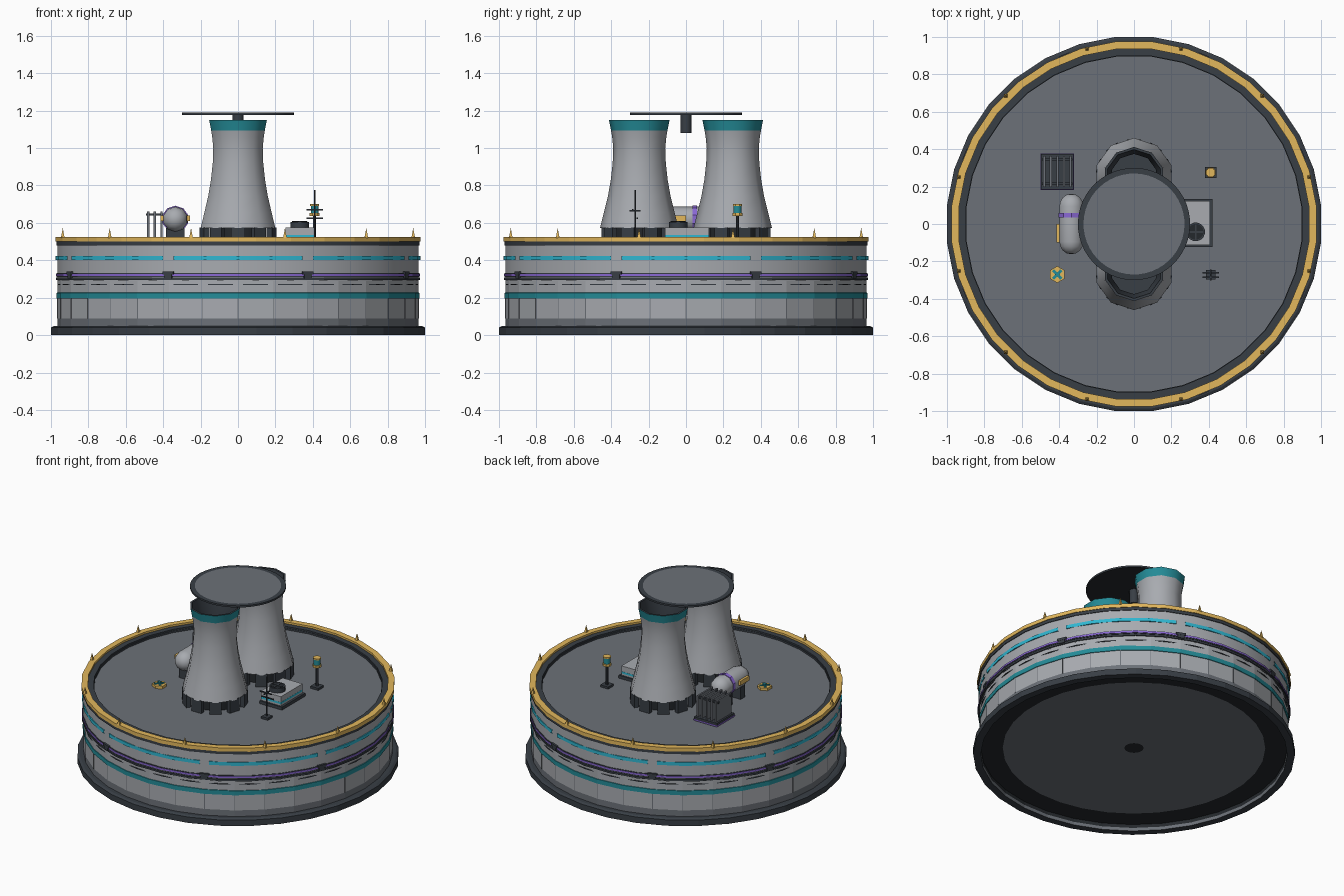
import bpy, bmesh, math
from mathutils import Matrix

cube = bpy.data.objects.get("Cube")
if cube:
    bpy.data.objects.remove(cube, do_unlink=True)


def material(name, hexcode):
    rgb = [int(hexcode[i:i + 2], 16) / 255 for i in (0, 2, 4)]
    col = [c / 12.92 if c < 0.04 else ((c + 0.055) / 1.055) ** 2.4 for c in rgb] + [1]
    m = bpy.data.materials.new(name)
    m.use_nodes = True
    m.diffuse_color = col
    m.node_tree.nodes["Principled BSDF"].inputs["Base Color"].default_value = col
    return m


LIGHT = material("light grey", "a8abb0")
MID = material("deck grey", "6c7178")
DARK = material("dark slate", "383e45")
BLACK = material("near black", "24282c")
GOLD = material("gold", "e2b75c")
TEAL = material("teal", "248c98")
CYAN = material("cyan", "30b6d0")
PURPLE = material("purple", "8a68d4")

SIDES = 32
HALF = math.pi / SIDES
DECK = 0.49


def finish(bm, name, mats, smooth=None):
    bmesh.ops.recalc_face_normals(bm, faces=bm.faces)
    me = bpy.data.meshes.new(name)
    for f in bm.faces:
        f.smooth = smooth is not None
    bm.to_mesh(me)
    bm.free()
    for m in mats:
        me.materials.append(m)
    if smooth is not None:
        me.set_sharp_from_angle(angle=math.radians(smooth))
    ob = bpy.data.objects.new(name, me)
    bpy.context.collection.objects.link(ob)
    return ob


def lathe(name, profile, mats, n=SIDES, start=HALF, sweep=math.tau, loop=False,
          smooth=None, place=Matrix()):
    """Revolve (radius, height) points; mats holds one material, or one per band."""
    bm = bmesh.new()
    full = sweep == math.tau
    steps = n if full else n + 1
    rings = []
    for r, z in profile:
        if r == 0:
            rings.append([bm.verts.new((0, 0, z))] * steps)
        else:
            angles = [start + sweep * i / n for i in range(steps)]
            rings.append([bm.verts.new((r * math.cos(a), r * math.sin(a), z)) for a in angles])
    slots = list(dict.fromkeys(mats))
    for b in range(len(rings) if loop else len(rings) - 1):
        lo, hi = rings[b], rings[(b + 1) % len(rings)]
        for i in range(n):
            j = (i + 1) % steps
            f = bm.faces.new(dict.fromkeys((lo[i], lo[j], hi[j], hi[i])))
            f.material_index = slots.index(mats[min(b, len(mats) - 1)])
    bm.transform(place)
    return finish(bm, name, slots, smooth)


def band(name, r0, r1, z0, z1, mat, **kw):
    return lathe(name, [(r0, z0), (r1, z0), (r1, z1), (r0, z1)], [mat], loop=True, **kw)


def post(name, x, y, z0, z1, r, mat, n=12, top=None):
    top = r if top is None else top
    pts = [(0, z0), (r, z0), (top, z1)] + ([(0, z1)] if top else [])
    return lathe(name, pts, [mat], n=n, start=math.pi / n, smooth=40,
                 place=Matrix.Translation((x, y, 0)))


def box(name, centre, size, mat, turn=0):
    bm = bmesh.new()
    bmesh.ops.create_cube(bm, size=1, matrix=Matrix.Translation(centre)
                          @ Matrix.Rotation(turn, 4, 'Z') @ Matrix.Diagonal((*size, 1)))
    return finish(bm, name, [mat])


def radial_box(name, r, angle, z, size, mat, y=0):
    at = (r * math.cos(angle), y + r * math.sin(angle), z)
    return box(name, at, size, mat, angle)


# Foundation ring with its recessed underside
lathe("foundation", [(0, 0.046), (0.06, 0.046), (0.82, 0.046), (0.957, 0.046), (0.957, 0.022),
                     (0.957, 0), (1.005, 0), (1.005, 0.04), (0.99, 0.048), (0.9, 0.048)],
      [BLACK, MID, BLACK, BLACK, MID, DARK])

# Lower wall with panel seams and a painted band
lathe("lower_wall", [(0.966, 0.045), (0.966, 0.09), (0.966, 0.195), (0.97, 0.196),
                     (0.97, 0.226), (0.966, 0.227), (0.966, 0.295)],
      [MID, LIGHT, TEAL, TEAL, TEAL, LIGHT], start=0)
for k in range(SIDES):
    radial_box("panel_seam", 0.965, 2 * HALF * k, 0.142, (0.005, 0.004, 0.105), MID)
band("dashed_seam", 0.95, 0.968, 0.267, 0.272, DARK)

# Upper wall and trims
lathe("upper_wall", [(0.971, 0.29), (0.971, 0.485)], [LIGHT], smooth=30)
band("lower_belt", 0.96, 0.978, 0.295, 0.307, DARK, smooth=30)
band("belt_backing", 0.96, 0.975, 0.311, 0.333, DARK, smooth=30)
band("purple_belt", 0.96, 0.978, 0.317, 0.328, PURPLE, smooth=30)
band("upper_belt", 0.9, 0.976, 0.48, 0.502, DARK, smooth=30)
for k in range(8):
    a = math.tau * (k + 0.5) / 8
    radial_box("belt_bracket", 0.967, a, 0.331, (0.026, 0.062, 0.016), DARK)
    radial_box("bracket_foot", 0.966, a, 0.313, (0.026, 0.044, 0.022), DARK)
    band("glow_strip", 0.965, 0.975, 0.401, 0.424, CYAN, n=4, start=a + 0.03,
         sweep=math.tau / 8 - 0.06, smooth=30)

# Roof deck, curb and gold rim with spikes
lathe("roof_deck", [(0, DECK), (0.92, DECK)], [MID])
band("roof_curb", 0.903, 0.945, 0.48, 0.512, DARK)
band("gold_rim", 0.94, 0.98, 0.5, 0.525, GOLD)
for k in range(12):
    a = math.tau * (k + 0.5) / 12
    post("rim_spike", 0.97 * math.cos(a), 0.97 * math.sin(a), 0.52, 0.572, 0.014, GOLD, 4, 0)

# Ten-sided cooling towers standing on short legs
outer = [(0, 0.572), (0.21, 0.572), (0.189, 0.655), (0.167, 0.745), (0.152, 0.83),
         (0.142, 0.92), (0.139, 1.0), (0.145, 1.06), (0.151, 1.095), (0.162, 1.15)]
inner = [(0.148, 1.15), (0.125, 1.0), (0.13, 0.85), (0.145, 0.7), (0, 0.7)]
for y in (-0.25, 0.25):
    lathe("cooling_tower", outer + inner, [LIGHT] * 8 + [TEAL] + [DARK] * 5, n=10,
          start=math.pi / 2, smooth=50, place=Matrix.Translation((0, y, 0)))
    post("tower_core", 0, y, DECK, 0.575, 0.15, BLACK, 10)
    for k in range(10):
        radial_box("tower_leg", 0.188, math.pi / 2 + math.tau * k / 10, 0.533,
                   (0.03, 0.075, 0.086), DARK, y=y)

# Landing disc above the towers
lathe("landing_disc", [(0, 1.178), (0.3, 1.178), (0.3, 1.19), (0.27, 1.19), (0, 1.19)],
      [BLACK, DARK, DARK, MID], n=48, smooth=30)
post("disc_hub", 0, 0, 1.08, 1.18, 0.03, DARK)

# Storage tank lying along y
lie = Matrix.Translation((-0.335, 0, 0.62)) @ Matrix.Rotation(-math.pi / 2, 4, 'X')
R = 0.067
caps = [(R * math.cos(t), 0.095 + R * math.sin(t)) for t in (0, 0.4, 0.8, 1.2)] + [(0, 0.161)]
lathe("tank", [(r, -z) for r, z in reversed(caps)] + caps, [LIGHT], n=10, start=math.pi / 2,
      smooth=50, place=lie)
band("tank_stripe", 0.06, 0.072, 0.035, 0.06, PURPLE, n=10, start=math.pi / 2, place=lie)
for y in (-0.07, 0.07):
    box("tank_saddle", (-0.335, y, 0.53), (0.1, 0.05, 0.085), DARK)
for side in (-1, 1):
    box("tank_plate", (-0.335 + side * 0.071, -0.05, 0.625), (0.016, 0.1, 0.03), GOLD)

# Radiator: fins on a trimmed tray
box("radiator_tray", (-0.41, 0.28, 0.503), (0.175, 0.19, 0.026), DARK)
box("radiator_trim", (-0.41, 0.28, 0.497), (0.18, 0.195, 0.008), PURPLE)
for k in range(5):
    box("radiator_fin", (-0.48 + 0.035 * k, 0.28, 0.585), (0.011, 0.165, 0.15), MID)
for y in (0.215, 0.345):
    box("radiator_bar", (-0.41, y, 0.645), (0.165, 0.012, 0.012), DARK)

# Ventilation unit with fan
box("vent_base", (0.335, 0.005, 0.5), (0.172, 0.255, 0.022), DARK)
box("vent_unit", (0.33, 0.005, 0.54), (0.152, 0.235, 0.07), LIGHT)
box("vent_stripe", (0.33, 0.005, 0.53), (0.154, 0.237, 0.013), CYAN)
post("fan_housing", 0.33, -0.042, 0.575, 0.606, 0.05, DARK, 16)
post("fan_disc", 0.33, -0.042, 0.604, 0.608, 0.042, BLACK, 16)
for turn in (0, math.pi / 2):
    box("fan_blade", (0.33, -0.042, 0.608), (0.08, 0.01, 0.006), DARK, turn)

# Beacon
box("beacon_foot", (0.41, 0.275, 0.497), (0.06, 0.06, 0.016), DARK)
post("beacon_pole", 0.41, 0.275, DECK, 0.64, 0.009, DARK, 8)
post("beacon_tray", 0.41, 0.275, 0.637, 0.652, 0.029, GOLD, 8)
post("beacon_lamp", 0.41, 0.275, 0.652, 0.69, 0.022, TEAL, 10)
post("beacon_cap", 0.41, 0.275, 0.69, 0.7, 0.026, GOLD, 8)

# Antenna mast
box("mast_foot", (0.41, -0.272, 0.497), (0.05, 0.05, 0.016), DARK)
post("mast", 0.41, -0.272, DECK, 0.775, 0.005, DARK, 8)
for y, z in ((-0.26, 0.625), (-0.284, 0.67)):
    box("mast_arm", (0.41, y, z), (0.09, 0.008, 0.007), DARK)
box("mast_crossbar", (0.41, -0.272, 0.665), (0.008, 0.06, 0.007), DARK)

# Roof valve
post("valve_plate", -0.41, -0.27, DECK, 0.508, 0.045, GOLD, 6)
for turn in (math.pi / 4, -math.pi / 4):
    box("valve_cross", (-0.41, -0.27, 0.51), (0.065, 0.014, 0.008), TEAL, turn)
post("valve_hub", -0.41, -0.27, 0.508, 0.522, 0.012, TEAL, 8)
